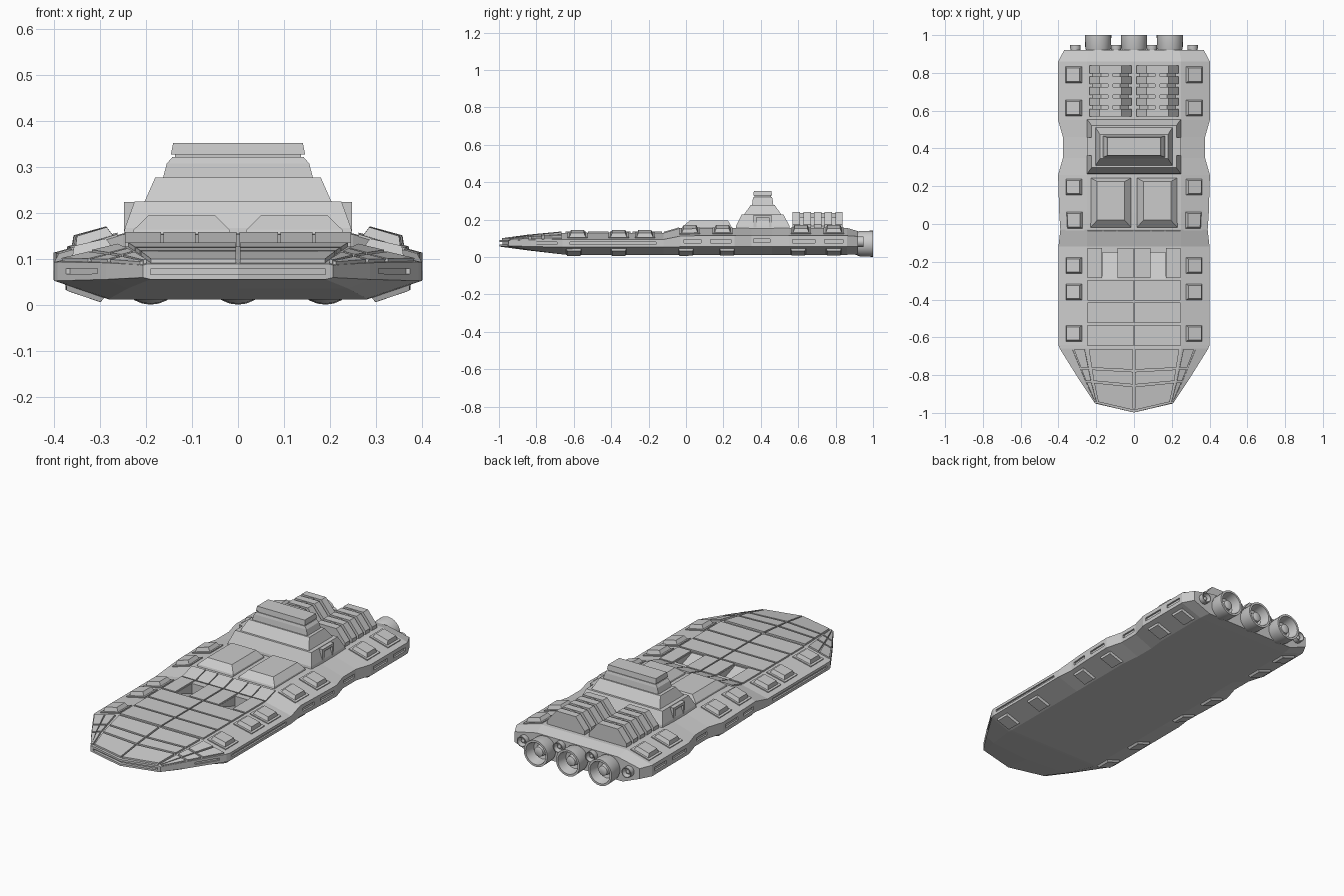
import bpy, bmesh, math
from mathutils import Vector as V

if "Cube" in bpy.data.objects:
    bpy.data.objects.remove(bpy.data.objects["Cube"])

# hull stations: y, centre dy, top w, top z, side w, side high z, side low z, bottom w, bottom z
ST = [(-.95, -.048, .195, .09, .207, .087, .06, .19, .056),
      (-.83, -.02, .222, .11, .287, .092, .056, .24, .036),
      (-.66, 0, .25, .128, .393, .094, .053, .28, .014),
      (-.64, 0, .25, .128, .4, .094, .053, .28, .012),
      (-.12, 0, .25, .128, .4, .094, .053, .28, .012),
      (-.03, 0, .25, .154, .39, .112, .055, .28, .012),
      (.06, 0, .25, .156, .396, .114, .055, .28, .012),
      (.26, 0, .25, .156, .402, .114, .055, .28, .012),
      (.35, 0, .24, .156, .376, .116, .056, .27, .012),
      (.46, 0, .24, .156, .376, .116, .056, .27, .012),
      (.55, 0, .25, .156, .402, .114, .055, .28, .012),
      (.86, 0, .25, .156, .402, .114, .055, .28, .012),
      (.92, 0, .24, .138, .37, .11, .055, .27, .014)]


def section(y):
    for a, b in zip(ST, ST[1:]):
        if y <= b[0]:
            t = (y - a[0]) / (b[0] - a[0])
            s = [p + (q - p) * t for p, q in zip(a, b)]
            break
    _, dy, wt, zt, ws, zh, zl, wb, zb = s
    return [V((0, y + dy, zt)), V((wt, y, zt)), V((ws, y, zh)),
            V((ws, y, zl)), V((wb, y, zb)), V((0, y + dy, zb))]


def P(s, y):
    """Point on the hull skin: s runs round the half section, y along the ship."""
    p, i = section(y), min(int(s), 4)
    return p[i].lerp(p[i + 1], s - i)


def loft(bm, rings, mirror=False):
    for sx in ((1, -1) if mirror else (1,)):
        vs = [[bm.verts.new((p[0] * sx, p[1], p[2])) for p in r] for r in rings]
        n = len(vs[0])
        for a, b in zip(vs, vs[1:]):
            for i in range(n):
                bm.faces.new((a[i], a[(i + 1) % n], b[(i + 1) % n], b[i]))
        bm.faces.new(vs[0][::-1])
        bm.faces.new(vs[-1])


def finish(name, bm):
    bmesh.ops.recalc_face_normals(bm, faces=bm.faces[:])
    me = bpy.data.meshes.new(name)
    bm.to_mesh(me)
    bm.free()
    ob = bpy.data.objects.new(name, me)
    bpy.context.collection.objects.link(ob)
    return ob


def rect(x0, x1, y0, y1, z):
    return [V((x0, y0, z)), V((x1, y0, z)), V((x1, y1, z)), V((x0, y1, z))]


def skin(s0, s1, y0, y1):
    return [P(s0, y0), P(s1, y0), P(s1, y1), P(s0, y1)]


def raised(bm, s0, s1, y0, y1, off, inset=0.0):
    """Plate that follows the hull skin, with optional bevelled sides."""
    off = V(off)
    base = skin(s0, s1, y0, y1)
    mid = sum(base, V()) / 4
    top = [p.lerp(mid, inset) + off for p in base]
    loft(bm, [[p - off * .3 for p in base], top], True)


# hull
bm = bmesh.new()
rows = []
for st in ST:
    p = section(st[0])
    rows.append([bm.verts.new(q) for q in p] +
                [bm.verts.new((-q.x, q.y, q.z)) for q in p[4:0:-1]])
for a, b in zip(rows, rows[1:]):
    for i in range(10):
        bm.faces.new((a[i], a[(i + 1) % 10], b[(i + 1) % 10], b[i]))
for r in (rows[0], rows[-1]):
    bm.faces.new(r[:6])
    bm.faces.new(r[5:] + r[:1])
hull = finish("hull", bm)

# cutters: deck pits, side slots, bow slot
bm = bmesh.new()
pit = rect(.088, .168, -.29, -.15, .2)
floor = [V((p.x, p.y, .124 if p.y < -.2 else .075)) for p in pit]
loft(bm, [floor, pit], True)
for y0, y1 in ((-.8, -.69), (-.62, -.16), (-.01, .08), (.13, .24), (.36, .45), (.57, .69), (.74, .84)):
    q = skin(2.35, 2.65, y0, y1)
    loft(bm, [[p - V((.009, 0, 0)) for p in q], [p + V((.04, 0, 0)) for p in q]], True)
bow = [(-.19, -.938), (0, -.982), (.19, -.938), (.19, -1.1), (-.19, -1.1)]
loft(bm, [[(x, y, z) for x, y in bow] for z in (.067, .079)])
cutter = finish("slot_cutter", bm)
cutter.hide_render = True
mod = hull.modifiers.new("slots", 'BOOLEAN')
mod.object, mod.solver = cutter, 'EXACT'
dg = bpy.context.evaluated_depsgraph_get()
hull.data = bpy.data.meshes.new_from_object(hull.evaluated_get(dg))
hull.modifiers.clear()
bpy.data.objects.remove(cutter)

# bow armour plates
bm = bmesh.new()
for y0, y1 in ((-.94, -.84), (-.83, -.77), (-.76, -.665)):
    raised(bm, .02, .96, y0, y1, (0, 0, .009))
    raised(bm, 1.08, 1.48, y0, y1, (.001, 0, .009))
    raised(bm, 1.54, 1.95, y0, y1, (.001, 0, .007))
finish("bow_plates", bm)

# fore deck plates and ramp plates
bm = bmesh.new()
for y0, y1 in ((-.645, -.535), (-.525, -.415), (-.405, -.297)):
    raised(bm, .015, .985, y0, y1, (0, 0, .008))
for s0, s1 in ((.015, .345), (.68, .985)):
    raised(bm, s0, s1, -.287, -.127, (0, 0, .008))
for s0, s1 in ((.015, .35), (.37, .65), (.67, .985)):
    raised(bm, s0, s1, -.118, -.035, (0, -.002, .006))
finish("deck_plates", bm)

# bevelled pads along the upper and lower flanks
bm = bmesh.new()
for y in (-.58, -.36, -.22, .02, .195, .615, .79):
    raised(bm, 1.08, 1.8, y - .054, y + .054, (.001, 0, .005))
    raised(bm, 1.12, 1.76, y - .048, y + .048, (.006, 0, .024), .28)
finish("upper_pads", bm)
bm = bmesh.new()
for y in (-.6, -.36, 0, .22, .6, .79):
    raised(bm, 3.2, 3.92, y - .042, y + .042, (.004, 0, -.011), .15)
finish("lower_pads", bm)

# mid deck hatches
bm = bmesh.new()
loft(bm, [rect(.015, .23, -.02, .245, .15), rect(.018, .227, -.015, .242, .164),
          rect(.05, .195, .02, .225, .195)], True)
finish("deck_hatches", bm)

# stepped command tower
bm = bmesh.new()
tiers = [(.25, .145, .15), (.246, .142, .168), (.225, .112, .226), (.203, .1, .226), (.18, .064, .278),
         (.163, .057, .278), (.155, .053, .308), (.143, .049, .322), (.137, .045, .322),
         (.137, .045, .328), (.146, .05, .328), (.141, .047, .353)]
loft(bm, [rect(-x, x, .41 - h, .41 + h, z) for x, h, z in tiers])
finish("command_tower", bm)

# tower side doorways: two jambs, lintel and back panel
bm = bmesh.new()
for x1, y0, y1, z0, z1 in ((.248, .362, .376, .15, .224), (.248, .444, .458, .15, .224),
                           (.248, .376, .444, .21, .224), (.236, .376, .444, .15, .21)):
    loft(bm, [rect(.19, x1, y0, y1, z0), rect(.19, x1, y0, y1, z1)], True)
finish("tower_doorways", bm)

# finned radiators
bm = bmesh.new()
loft(bm, [rect(.03, .22, .575, .835, .15), rect(.03, .22, .575, .835, .165),
          rect(.075, .175, .585, .825, .212)], True)
for i in range(5):
    y = .57 + i * .057
    loft(bm, [rect(.013, .235, y, y + .04, .15), rect(.013, .235, y, y + .04, .175),
              rect(.066, .182, y, y + .04, .24)], True)
loft(bm, [rect(.11, .138, .575, .835, .2), rect(.11, .138, .575, .835, .235)], True)
finish("radiators", bm)


def nozzle(name, x, z, r, y1):
    """Turned engine bell with a hollow mouth and an inner plug."""
    d = y1 - .9
    prof = [(.8, .9), (.97, .9 + d * .3), (1, y1), (.84, y1), (.7, y1 - d * .55),
            (.42, y1 - d * .6), (.36, y1 - d * .25), (.2, y1 - d * .2)]
    bm = bmesh.new()
    n = 24
    loft(bm, [[(x + r * k * math.cos(2 * math.pi * i / n), y,
                z + r * k * math.sin(2 * math.pi * i / n)) for i in range(n)] for k, y in prof])
    ob = finish(name, bm)
    bpy.ops.object.select_all(action='DESELECT')
    bpy.context.view_layer.objects.active = ob
    ob.select_set(True)
    bpy.ops.object.shade_smooth_by_angle(angle=math.radians(30))


# main engines and small thrusters
for x in (-.19, 0, .19):
    nozzle("main_engine", x, .071, .07, 1.0)
for x, z in ((-.31, .082), (-.095, .108), (.095, .108), (.31, .082)):
    nozzle("thruster", x, z, .028, .948)
